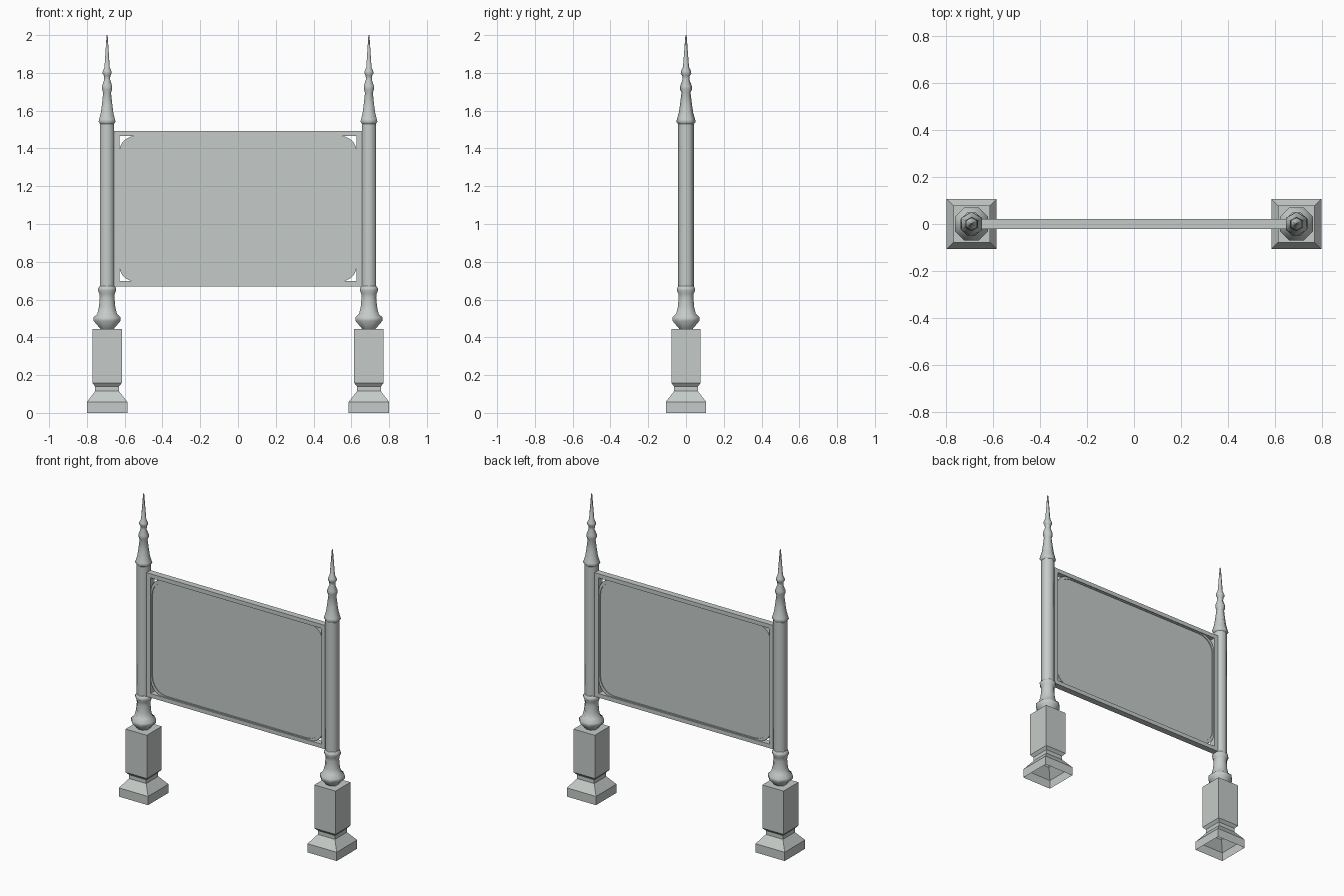
import bpy, bmesh, math

cube = bpy.data.objects.get("Cube")
if cube:
    bpy.data.objects.remove(cube, do_unlink=True)

# One painted metal colour
paint = bpy.data.materials.new("grey_paint")
paint.use_nodes = True
GREY = (0.56, 0.60, 0.58, 1)
paint.diffuse_color = GREY
paint.node_tree.nodes["Principled BSDF"].inputs["Base Color"].default_value = GREY

POST_X = 0.693


def finish(bm, name, smooth=None):
    bmesh.ops.recalc_face_normals(bm, faces=bm.faces)
    mesh = bpy.data.meshes.new(name)
    bm.to_mesh(mesh)
    bm.free()
    mesh.materials.append(paint)
    obj = bpy.data.objects.new(name, mesh)
    bpy.context.collection.objects.link(obj)
    if smooth:
        bpy.ops.object.select_all(action='DESELECT')
        obj.select_set(True)
        bpy.context.view_layer.objects.active = obj
        bpy.ops.object.shade_smooth_by_angle(angle=math.radians(smooth))
    return obj


def lathe(name, profile, sides, turn, x, smooth=None):
    """Stack rings of (radius, height) into a turned part; the bottom stays open."""
    bm = bmesh.new()
    rings = []
    for r, z in profile:
        angles = [turn + math.tau * i / sides for i in range(sides)]
        rings.append([bm.verts.new((x + r * math.cos(a), r * math.sin(a), z)) for a in angles])
    for low, high in zip(rings, rings[1:]):
        for i in range(sides):
            j = (i + 1) % sides
            bm.faces.new((low[i], low[j], high[j], high[i]))
    bm.faces.new(rings[-1])
    return finish(bm, name, smooth)


def box(name, x0, x1, y, z0, z1):
    bm = bmesh.new()
    bmesh.ops.create_cube(bm, size=1)
    for v in bm.verts:
        v.co.x = x0 + (v.co.x + 0.5) * (x1 - x0)
        v.co.y *= 2 * y
        v.co.z = z0 + (v.co.z + 0.5) * (z1 - z0)
    return finish(bm, name)


def rounded_outline(half_w, z0, z1, radius, steps=5):
    points = []
    corners = ((1, z1), (-1, z1), (-1, z0), (1, z0))
    for k, (sx, z) in enumerate(corners):
        cx = sx * (half_w - radius)
        cz = z - radius if z == z1 else z + radius
        for i in range(steps + 1):
            a = math.pi / 2 * (k + i / steps)
            points.append((cx + radius * math.cos(a), cz + radius * math.sin(a)))
    return points


# Profiles: half widths for the square pedestal, radii for the turned parts
pedestal = [(0.107, 0), (0.107, 0.058), (0.063, 0.115), (0.063, 0.14),
            (0.078, 0.158), (0.078, 0.445)]
baluster = [(0.034, 0.44), (0.077, 0.487), (0.077, 0.506), (0.056, 0.525),
            (0.047, 0.56), (0.042, 0.61), (0.044, 0.63), (0.052, 0.648),
            (0.052, 0.66), (0.042, 0.672)]
shaft = [(0.043, 0.665), (0.043, 1.53)]
finial = [(0.043, 1.53), (0.052, 1.542), (0.048, 1.555), (0.038, 1.59),
          (0.032, 1.63), (0.024, 1.695), (0.031, 1.712), (0.031, 1.73),
          (0.018, 1.765), (0.020, 1.785), (0.028, 1.797), (0.026, 1.81),
          (0.016, 1.83), (0.010, 1.91), (0.004, 1.99), (0.002, 2.0)]

for side, s in (("left", 1), ("right", -1)):
    x = s * POST_X
    lathe(side + "_pedestal", [(w * math.sqrt(2), z) for w, z in pedestal], 4, math.pi / 4, x)
    lathe(side + "_baluster", baluster, 8, math.pi / 8, x, 50)
    lathe(side + "_shaft", shaft, 6, math.pi / 2, x, 61)
    lathe(side + "_finial", finial, 6, math.pi / 2, x, 61)
    # Upright frame bar beside the post
    box(side + "_frame_bar", min(s * 0.628, s * 0.657), max(s * 0.628, s * 0.657),
        0.021, 0.695, 1.465)

# Horizontal frame bars
box("top_frame_bar", -0.665, 0.665, 0.021, 1.465, 1.492)
box("bottom_frame_bar", -0.665, 0.665, 0.021, 0.67, 0.697)

# Sign board: rounded slab with a raised rim and a recessed field on both sides
outer = rounded_outline(0.629, 0.696, 1.466, 0.085)
inner = rounded_outline(0.621, 0.704, 1.458, 0.105)
loops = [(inner, -0.009), (inner, -0.014), (outer, -0.014),
         (outer, 0.014), (inner, 0.014), (inner, 0.009)]
bm = bmesh.new()
rings = [[bm.verts.new((px, y, pz)) for px, pz in pts] for pts, y in loops]
n = len(outer)
for a, b in zip(rings, rings[1:]):
    for i in range(n):
        j = (i + 1) % n
        bm.faces.new((a[i], a[j], b[j], b[i]))
bm.faces.new(rings[0])
bm.faces.new(rings[-1])
finish(bm, "sign_board")
